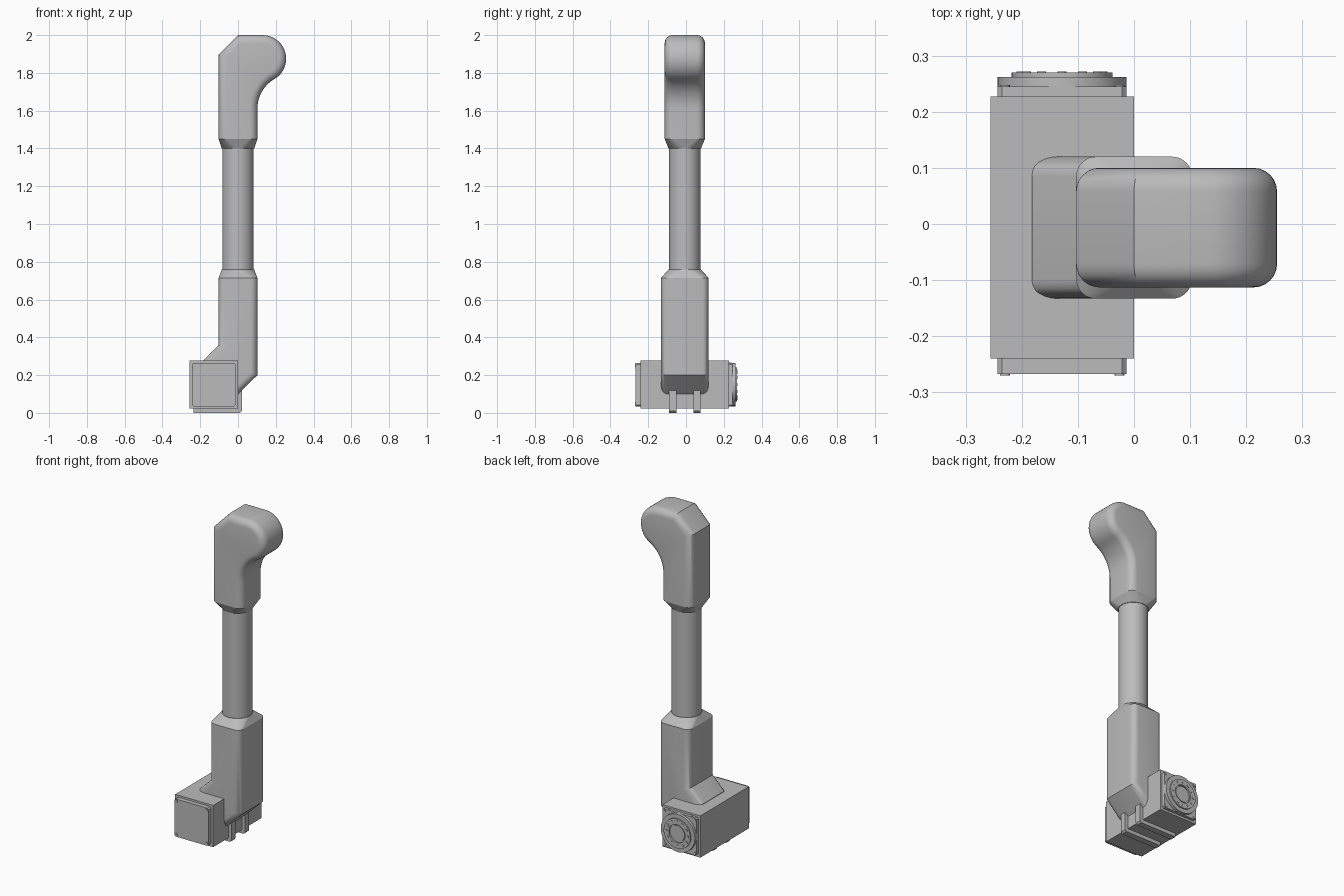
import bpy, bmesh
from math import sin, cos, pi, radians
from mathutils import Matrix, Vector

cube = bpy.data.objects.get("Cube")
if cube:
    bpy.data.objects.remove(cube, do_unlink=True)

grey = bpy.data.materials.new("plain grey")
grey.use_nodes = True
grey.diffuse_color = (0.5, 0.5, 0.5, 1)
grey.node_tree.nodes["Principled BSDF"].inputs["Base Color"].default_value = (0.5, 0.5, 0.5, 1)

MID_Y = -0.0065          # centre line of the arm
MOTOR_X, MOTOR_Z = -0.128, 0.15
HALF = 0.103             # half width of both arm housings


def finish(bm, name):
    bmesh.ops.remove_doubles(bm, verts=bm.verts, dist=0.0001)
    bmesh.ops.recalc_face_normals(bm, faces=bm.faces)
    mesh = bpy.data.meshes.new(name)
    bm.to_mesh(mesh)
    bm.free()
    mesh.materials.append(grey)
    ob = bpy.data.objects.new(name, mesh)
    bpy.context.collection.objects.link(ob)
    bpy.ops.object.select_all(action='DESELECT')
    ob.select_set(True)
    bpy.context.view_layer.objects.active = ob
    bpy.ops.object.shade_smooth_by_angle(angle=radians(30))
    return ob


def prism(name, profile, y0, y1, rim=0, open_z=None):
    """Extrude an xz profile along y and round its rims, except at height open_z."""
    bm = bmesh.new()
    face = bm.faces.new([bm.verts.new((x, y0, z)) for x, z in profile])
    moved = bmesh.ops.extrude_face_region(bm, geom=[face], use_keep_orig=True)
    bmesh.ops.translate(bm, vec=(0, y1 - y0, 0),
                        verts=[v for v in moved["geom"] if isinstance(v, bmesh.types.BMVert)])
    bmesh.ops.recalc_face_normals(bm, faces=bm.faces)
    if rim:
        edges = [e for e in bm.edges
                 if abs(e.verts[0].co.y - e.verts[1].co.y) < 1e-5
                 and not all(abs(v.co.z - open_z) < 1e-5 for v in e.verts)]
        bmesh.ops.bevel(bm, geom=edges, offset=rim, segments=6, profile=0.5,
                        affect='EDGES', clamp_overlap=False)
    return finish(bm, name)


def box(name, x, y, z, bevel=0):
    """Box from three ranges, with optional cut edges along y."""
    a, (x0, x1), (z0, z1) = bevel, x, z
    if a:
        pts = [(x0 + a, z0), (x1 - a, z0), (x1, z0 + a), (x1, z1 - a),
               (x1 - a, z1), (x0 + a, z1), (x0, z1 - a), (x0, z0 + a)]
    else:
        pts = [(x0, z0), (x1, z0), (x1, z1), (x0, z1)]
    return prism(name, pts, *y)


def cylinder(name, centre, radius, depth, axis='Y', sides=16):
    turn = Matrix.Rotation(pi / 2, 4, 'X') if axis == 'Y' else Matrix()
    bm = bmesh.new()
    bmesh.ops.create_cone(bm, cap_ends=True, segments=sides, radius1=radius, radius2=radius,
                          depth=depth, matrix=Matrix.Translation(centre) @ turn)
    return finish(bm, name)


def neck(name, half_y, corner, z_box, z_round, radius):
    """Taper from a rounded rectangle to a circle."""
    bm = bmesh.new()
    lower, upper = [], []
    for k, (sx, sy) in enumerate([(1, 1), (-1, 1), (-1, -1), (1, -1)]):
        for i in range(9):
            a = (k + i / 8) * pi / 2
            c, s = cos(a), sin(a)
            lower.append(bm.verts.new((sx * (HALF - corner) + corner * c,
                                       MID_Y + sy * (half_y - corner) + corner * s, z_box)))
            upper.append(bm.verts.new((radius * c, MID_Y + radius * s, z_round)))
    n = len(lower)
    for i in range(n):
        j = (i + 1) % n
        bm.faces.new((lower[i], lower[j], upper[j], upper[i]))
    bm.faces.new(upper)
    return finish(bm, name)


def arc(cx, cz, r, start, end, steps):
    angles = [radians(start + (end - start) * i / steps) for i in range(steps + 1)]
    return [(cx + r * cos(a), cz + r * sin(a)) for a in angles]


# Motor block with front cover and rear mounting plate
box("motor_block", (-0.256, 0), (-0.24, 0.227), (0.022, 0.277))
cover_x, cover_z = (-0.243, -0.013), (0.035, 0.265)
box("front_cover", cover_x, (-0.267, -0.238), cover_z, 0.008)
box("rear_plate", cover_x, (0.225, 0.245), cover_z, 0.008)
for sx in (-1, 1):
    for sz in (-1, 1):
        x, z = MOTOR_X + sx * 0.102, MOTOR_Z + sz * 0.102
        cylinder("cover_screw", (x, -0.267, z), 0.009, 0.006)
        cylinder("plate_screw", (x, 0.245, z), 0.009, 0.006)
        cylinder("plate_side_screw", (MOTOR_X + sx * 0.077, 0.234, MOTOR_Z + sz * 0.115),
                 0.007, 0.004, 'Z')

# Turned output flange: stepped disc with a recessed centre
bm = bmesh.new()
steps = [(0.115, 0.243), (0.115, 0.262), (0.09, 0.262), (0.09, 0.27),
         (0.055, 0.27), (0.055, 0.26), (0.048, 0.26), (0.048, 0.266), (0, 0.266)]
ring = [bm.verts.new((r, y, 0)) for r, y in steps]
line = [bm.edges.new(pair) for pair in zip(ring, ring[1:])]
bmesh.ops.spin(bm, geom=ring + line, cent=(0, 0, 0), axis=(0, 1, 0),
               angle=2 * pi, steps=48, use_merge=False)
bmesh.ops.translate(bm, verts=bm.verts, vec=(MOTOR_X, 0, MOTOR_Z))
finish(bm, "output_flange")
for i in range(12):
    a = i * pi / 6
    cylinder("flange_bolt", (MOTOR_X + 0.073 * cos(a), 0.269, MOTOR_Z + 0.073 * sin(a)),
             0.008, 0.006, sides=12)

# Two L-shaped straps wrapping under the motor
strap = [(-0.235, 0), (0.01, 0), (0.02, 0.01), (0.02, 0.12), (-0.01, 0.12),
         (-0.01, 0.03), (-0.235, 0.03)]
for side in (-1, 1):
    y = MID_Y + side * 0.064
    prism("strap", strap, y - 0.019, y + 0.019)

# Lower arm housing, flaring onto the motor
lower_arm = [(-HALF, 0.715), (HALF, 0.715), (HALF, 0.2), (0, 0.1),
             (-0.182, 0.1), (-0.182, 0.28), (-HALF, 0.358)]
prism("lower_arm", lower_arm, MID_Y - 0.1265, MID_Y + 0.1265, 0.035, 0.715)
neck("lower_neck", 0.1265, 0.035, 0.715, 0.758, 0.086)

# Tube between the housings
cylinder("arm_tube", (0, MID_Y, 1.08), 0.083, 0.7, 'Z', 48)

# Upper arm housing with the rounded head
upper_arm = [(-HALF, 1.45), (-HALF, 1.895), (0, 2.0)]
upper_arm += arc(0.13, 1.875, 0.125, 90, -60, 20)
upper_arm += arc(0.282, 1.612, 0.179, 120, 180, 10)[1:]
upper_arm += [(HALF, 1.45)]
prism("upper_arm", upper_arm, MID_Y - 0.1065, MID_Y + 0.1065, 0.042, 1.45)
neck("upper_neck", 0.1065, 0.042, 1.45, 1.4, 0.086)
